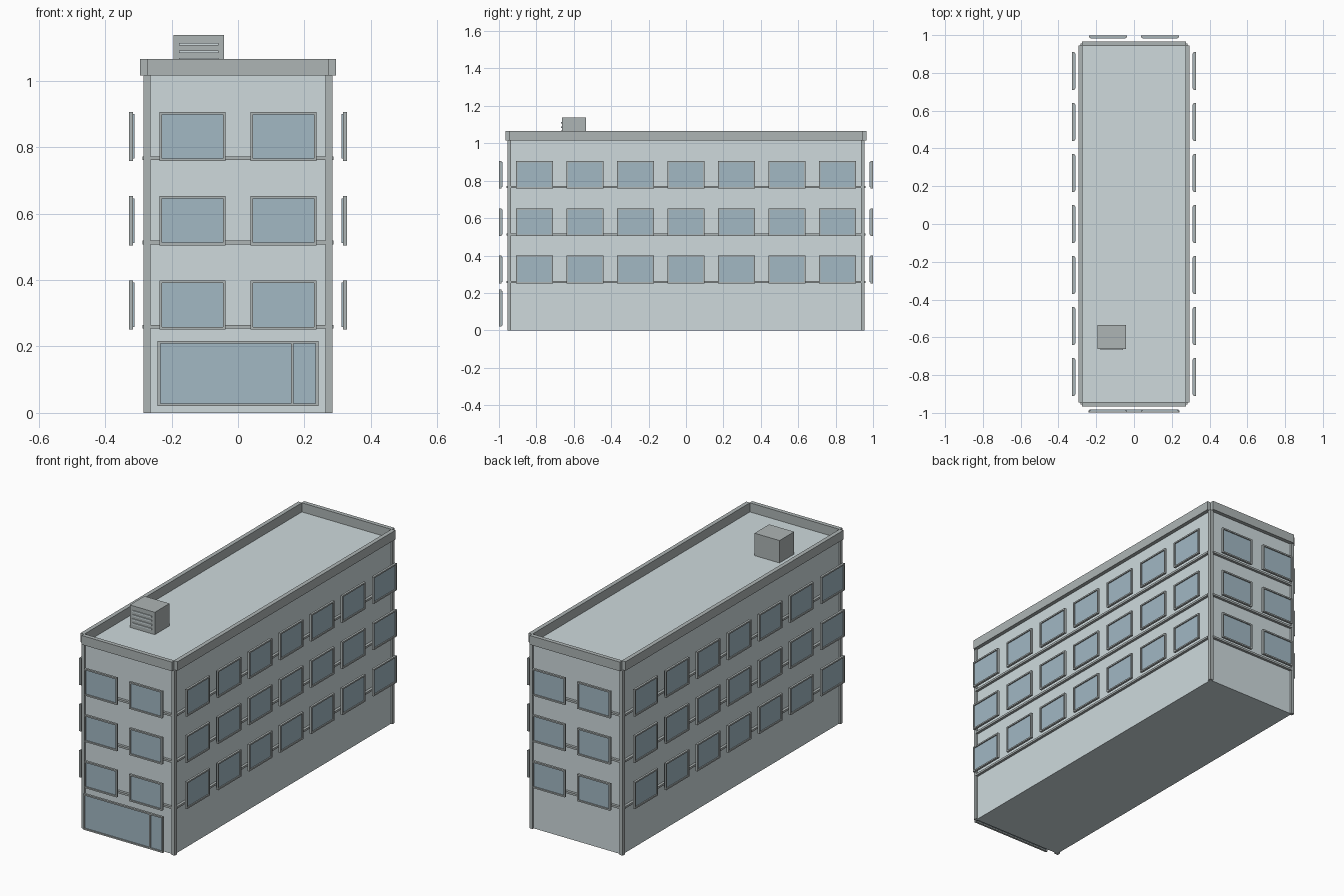
import bpy, bmesh
from math import pi
from mathutils import Matrix, Vector

if "Cube" in bpy.data.objects:
    bpy.data.objects.remove(bpy.data.objects["Cube"])

HX, HY, TOP = 0.274, 0.945, 1.015      # body half sizes and roof height
FLOOR = TOP / 4


def material(name, rgb):
    m = bpy.data.materials.new(name)
    m.diffuse_color = (*rgb, 1)
    m.use_nodes = True
    m.node_tree.nodes["Principled BSDF"].inputs["Base Color"].default_value = m.diffuse_color
    return m


WALL = material("wall", (0.62, 0.70, 0.72))
TRIM = material("trim", (0.42, 0.46, 0.46))
GLASS = material("glass", (0.36, 0.48, 0.55))


def boxes(name, spans, mat, angle=0.0):
    """One object from ((x0, x1), (y0, y1), (z0, z1)) boxes, turned about z."""
    bm = bmesh.new()
    for span in spans:
        mid = Vector([(a + b) / 2 for a, b in span])
        size = [abs(b - a) for a, b in span]
        bmesh.ops.create_cube(bm, size=1, matrix=Matrix.Translation(mid) @ Matrix.Diagonal((*size, 1)))
    bm.transform(Matrix.Rotation(angle, 4, 'Z'))
    mesh = bpy.data.meshes.new(name)
    bm.to_mesh(mesh)
    bm.free()
    mesh.materials.append(mat)
    obj = bpy.data.objects.new(name, mesh)
    bpy.context.collection.objects.link(obj)
    return obj


def frame_bars(u0, u1, z0, z1, depth, t=0.008):
    return [((u0, u1), depth, (z0, z0 + t)), ((u0, u1), depth, (z1 - t, z1)),
            ((u0, u0 + t), depth, (z0 + t, z1 - t)), ((u1 - t, u1), depth, (z0 + t, z1 - t))]


# Main block and corner posts
boxes("building_body", [((-HX, HX), (-HY, HY), (0, TOP))], WALL)
boxes("corner_posts", [((sx * HX - 0.01, sx * HX + 0.01), (sy * HY - 0.01, sy * HY + 0.01), (0, TOP))
                       for sx in (-1, 1) for sy in (-1, 1)], TRIM)

# Each facade is laid out facing -y, then turned into place
for side, angle, half, dist, count in (("front", 0, HX, HY, 2), ("right", pi / 2, HY, HX, 7),
                                       ("back", pi, HX, HY, 2), ("left", -pi / 2, HY, HX, 7)):
    frame_depth = (-dist - 0.054, -dist - 0.042)
    glass_depth = (-dist - 0.048, -dist - 0.037)

    # Parapet and floor bands
    boxes(side + "_parapet", [((-half, half), (-dist - 0.021, -dist + 0.002), (TOP, TOP + 0.05))], TRIM, angle)
    boxes(side + "_floor_bands", [((-half + 0.008, half - 0.008), (-dist - 0.014, -dist + 0.005),
                                   (k * FLOOR, k * FLOOR + 0.011)) for k in (1, 2, 3)], TRIM, angle)

    # Windows stand just off the wall
    frames, panes = [], []
    pitch = 2 * half / count
    for k in (1, 2, 3):
        zc = k * FLOOR + 0.071
        for i in range(count):
            uc = (i - (count - 1) / 2) * pitch
            frames += frame_bars(uc - 0.1, uc + 0.1, zc - 0.074, zc + 0.074, frame_depth)
            panes.append(((uc - 0.093, uc + 0.093), glass_depth, (zc - 0.067, zc + 0.067)))
    if side == "front":
        # Shopfront: wide pane and narrow door pane
        frames += frame_bars(-0.242, 0.242, 0.02, 0.217, frame_depth)
        frames.append(((0.159, 0.167), frame_depth, (0.028, 0.209)))
        panes.append(((-0.235, 0.235), glass_depth, (0.027, 0.21)))
    boxes(side + "_window_frames", frames, TRIM, angle)
    boxes(side + "_window_glass", panes, GLASS, angle)

# Rooftop vent unit with louvres on its front
boxes("roof_unit", [((-0.194, -0.042), (-0.662, -0.535), (TOP, 1.138))], TRIM)
boxes("roof_unit_louvres", [((-0.177, -0.059), (-0.667, -0.66), (z - 0.004, z + 0.004))
                            for z in (1.11, 1.087, 1.064, 1.041)], WALL)
